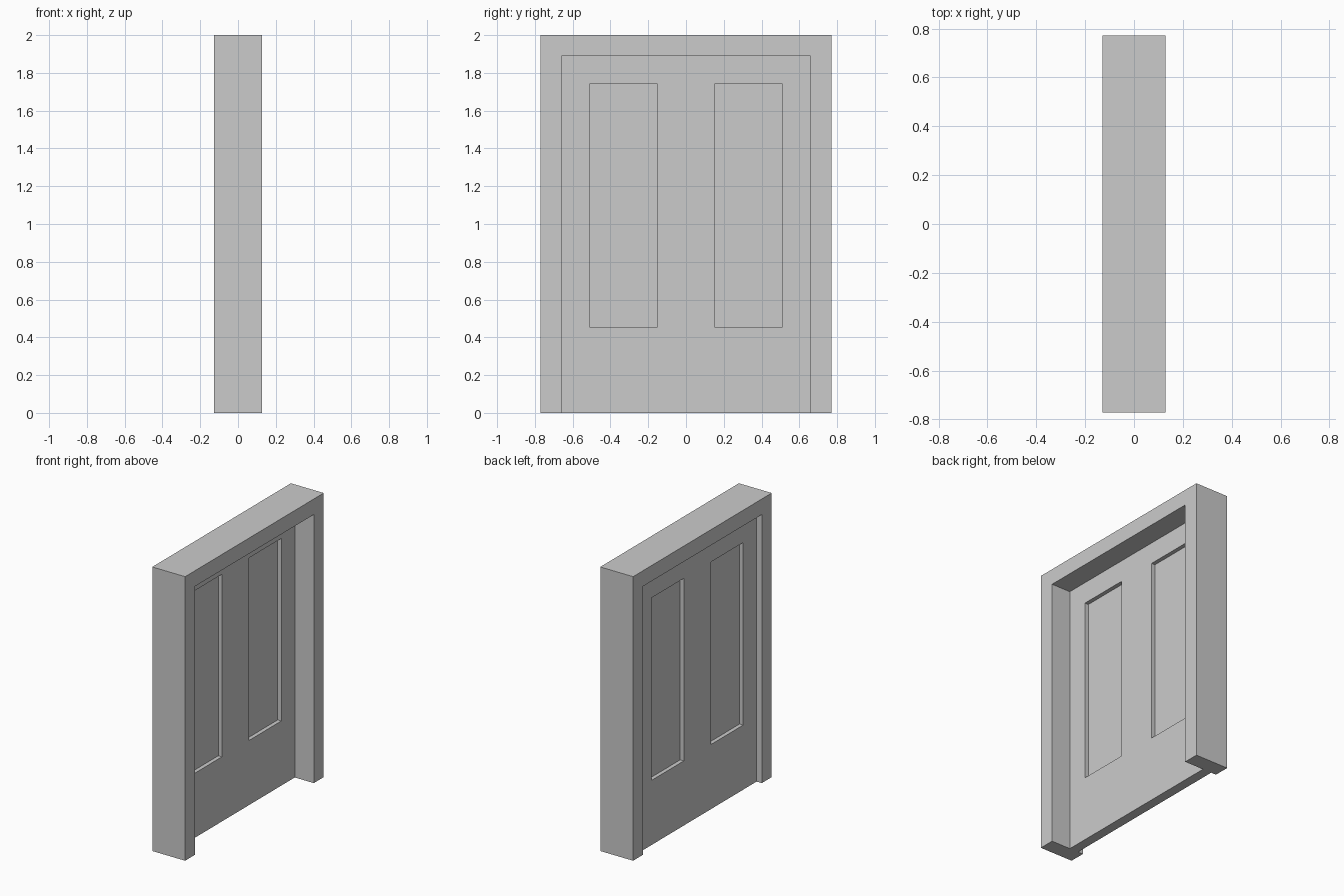
import bpy, bmesh
from mathutils import Vector

if "Cube" in bpy.data.objects:
    bpy.data.objects.remove(bpy.data.objects["Cube"])

HALF_W, HEIGHT, HALF_D = 0.771, 2.0, 0.128     # outer frame
OPEN_W, OPEN_H = 0.66, 1.89                    # doorway opening
DOOR_BACK, DOOR_FRONT = -0.088, -0.02          # door leaf faces along x
PANEL_Y, PANEL_Z, RECESS = (0.15, 0.51), (0.455, 1.74), 0.028


def add_object(name, bm):
    bmesh.ops.recalc_face_normals(bm, faces=bm.faces[:])
    mesh = bpy.data.meshes.new(name)
    bm.to_mesh(mesh)
    bm.free()
    obj = bpy.data.objects.new(name, mesh)
    bpy.context.collection.objects.link(obj)
    return obj


def extruded(profile, x0, x1):
    """Solid from a (y, z) profile pulled along x."""
    bm = bmesh.new()
    face = bm.faces.new([bm.verts.new((x0, y, z)) for y, z in profile])
    ext = bmesh.ops.extrude_face_region(bm, geom=[face], use_keep_orig=True)
    verts = [v for v in ext["geom"] if isinstance(v, bmesh.types.BMVert)]
    bmesh.ops.translate(bm, verts=verts, vec=(x1 - x0, 0, 0))
    bmesh.ops.recalc_face_normals(bm, faces=bm.faces[:])
    return bm


# Door frame: two jambs and a head in one U-shaped solid
frame = [(-HALF_W, 0), (-HALF_W, HEIGHT), (HALF_W, HEIGHT), (HALF_W, 0),
         (OPEN_W, 0), (OPEN_W, OPEN_H), (-OPEN_W, OPEN_H), (-OPEN_W, 0)]
add_object("door_frame", extruded(frame, -HALF_D, HALF_D))

# Door leaf: slab cut along the panel borders
bm = extruded([(-OPEN_W, 0), (-OPEN_W, OPEN_H), (OPEN_W, OPEN_H), (OPEN_W, 0)],
              DOOR_BACK, DOOR_FRONT)
cuts = [((0, s * y, 0), (0, 1, 0)) for s in (-1, 1) for y in PANEL_Y]
cuts += [((0, 0, z), (0, 0, 1)) for z in PANEL_Z]
for co, no in cuts:
    bmesh.ops.bisect_plane(bm, geom=bm.verts[:] + bm.edges[:] + bm.faces[:],
                           plane_co=co, plane_no=no)

# Recessed panels on both sides of the leaf
bm.normal_update()
panels = []
for f in bm.faces:
    c = f.calc_center_median()
    if (abs(f.normal.x) > 0.9 and PANEL_Y[0] < abs(c.y) < PANEL_Y[1]
            and PANEL_Z[0] < c.z < PANEL_Z[1]):
        panels.append(f)
for f in bmesh.ops.extrude_discrete_faces(bm, faces=panels)["faces"]:
    f.normal_update()
    bmesh.ops.translate(bm, verts=f.verts[:],
                        vec=Vector((-RECESS if f.normal.x > 0 else RECESS, 0, 0)))
add_object("door_leaf", bm)
